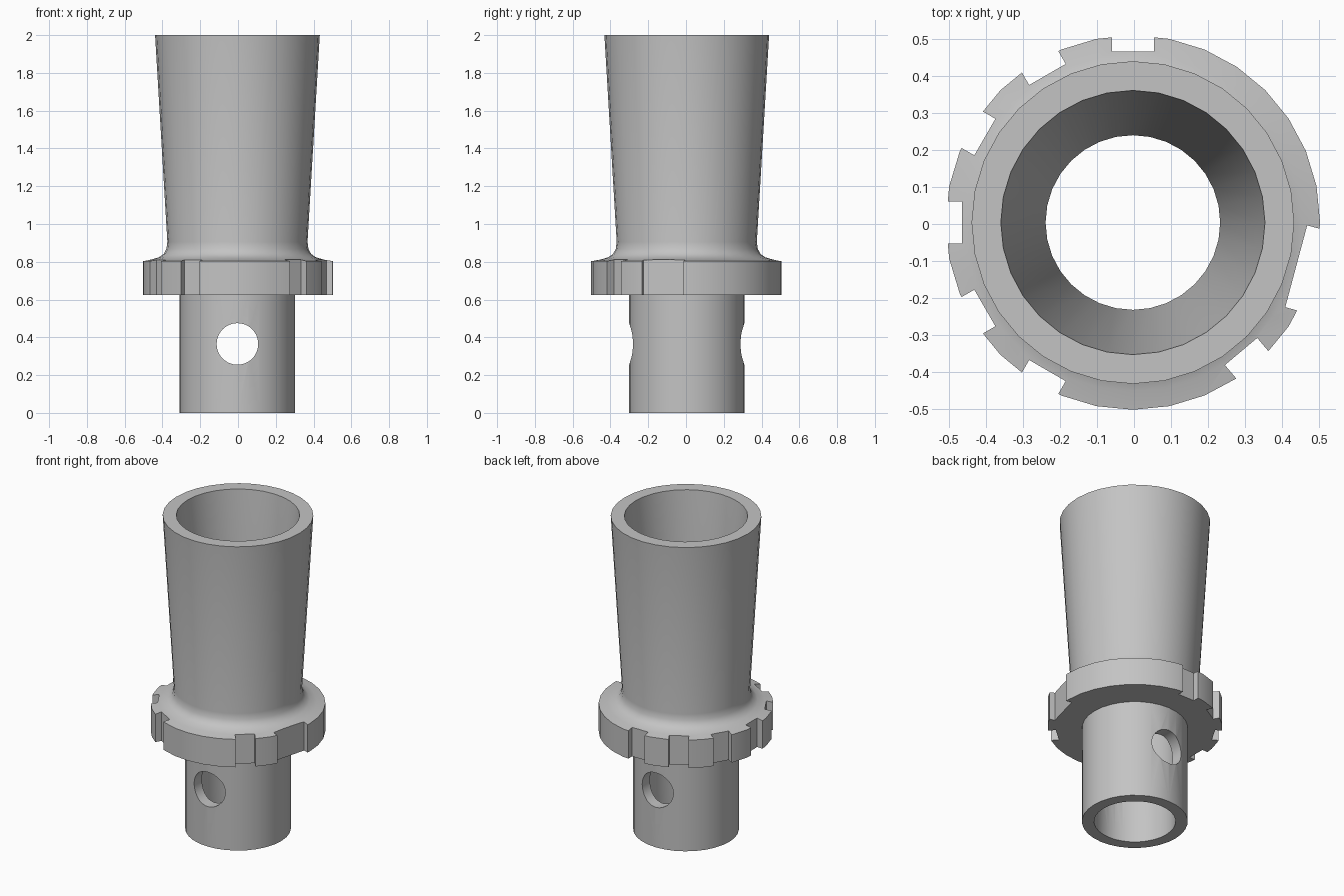
import bpy, bmesh, math
from mathutils import Matrix, Vector

CENTRE = Vector((-0.003, 0.004, 0))
SIDES = 32

cube = bpy.data.objects.get("Cube")
if cube:
    bpy.data.objects.remove(cube, do_unlink=True)

grey = bpy.data.materials.new("plain grey")
grey.use_nodes = True
colour = (0.55, 0.55, 0.55, 1)
grey.diffuse_color = colour
grey.node_tree.nodes["Principled BSDF"].inputs["Base Color"].default_value = colour


def add_object(name, bm):
    bmesh.ops.recalc_face_normals(bm, faces=bm.faces)
    mesh = bpy.data.meshes.new(name)
    bm.to_mesh(mesh)
    bm.free()
    mesh.materials.append(grey)
    obj = bpy.data.objects.new(name, mesh)
    bpy.context.collection.objects.link(obj)
    return obj


def lathe(name, profile):
    """Turn a closed (radius, height) outline about the z axis."""
    bm = bmesh.new()
    rings = []
    for i in range(SIDES):
        a = math.tau * i / SIDES
        rings.append([bm.verts.new((r * math.cos(a), r * math.sin(a), z))
                      for r, z in profile])
    for i, ring in enumerate(rings):
        following = rings[(i + 1) % SIDES]
        for j in range(len(profile)):
            k = (j + 1) % len(profile)
            bm.faces.new((ring[j], following[j], following[k], ring[k]))
    return add_object(name, bm)


def notch_cutter(angle, width, floor):
    """Box whose inner face is the flat floor of a rim notch."""
    bm = bmesh.new()
    place = (Matrix.Rotation(math.radians(angle), 4, "Z")
             @ Matrix.Translation((floor + 0.1, 0, 0.72))
             @ Matrix.Diagonal((0.2, width, 0.4, 1)))
    bmesh.ops.create_cube(bm, size=1, matrix=place)
    return add_object("notch_cutter", bm)


def hole_cutter():
    bm = bmesh.new()
    place = Matrix.Translation((0, 0, 0.365)) @ Matrix.Rotation(math.pi / 2, 4, "X")
    bmesh.ops.create_cone(bm, cap_ends=True, segments=48, radius1=0.11,
                          radius2=0.11, depth=1, matrix=place)
    return add_object("hole_cutter", bm)


# Tapered sleeve: bore, spigot, collar, fillet and flared cup
sleeve = lathe("tapered_sleeve", [
    (0.236, 0), (0.306, 0), (0.306, 0.625), (0.506, 0.625), (0.506, 0.803),
    (0.455, 0.812), (0.415, 0.824), (0.39, 0.842), (0.376, 0.868),
    (0.371, 0.905), (0.436, 2), (0.357, 2), (0.236, 0.625)])

# Collar notches, one wide flat, and the cross hole through the spigot
cutters = [notch_cutter(a, 0.114, 0.462) for a in (90, 120, 150, 180, 210, 240)]
cutters += [notch_cutter(-50, 0.114, 0.455), notch_cutter(-15, 0.229, 0.457), hole_cutter()]
for cutter in cutters:
    cutter.hide_render = True
    cut = sleeve.modifiers.new("cut", "BOOLEAN")
    cut.operation = "DIFFERENCE"
    cut.solver = "EXACT"
    cut.object = cutter

# Bake the cuts and drop the cutters
bpy.context.view_layer.update()
graph = bpy.context.evaluated_depsgraph_get()
baked = bpy.data.meshes.new_from_object(sleeve.evaluated_get(graph))
sleeve.modifiers.clear()
sleeve.data = baked
for cutter in cutters:
    bpy.data.objects.remove(cutter, do_unlink=True)
sleeve.data.transform(Matrix.Translation(CENTRE))

bpy.ops.object.select_all(action="DESELECT")
sleeve.select_set(True)
bpy.context.view_layer.objects.active = sleeve
bpy.ops.object.shade_smooth_by_angle(angle=math.radians(30))
